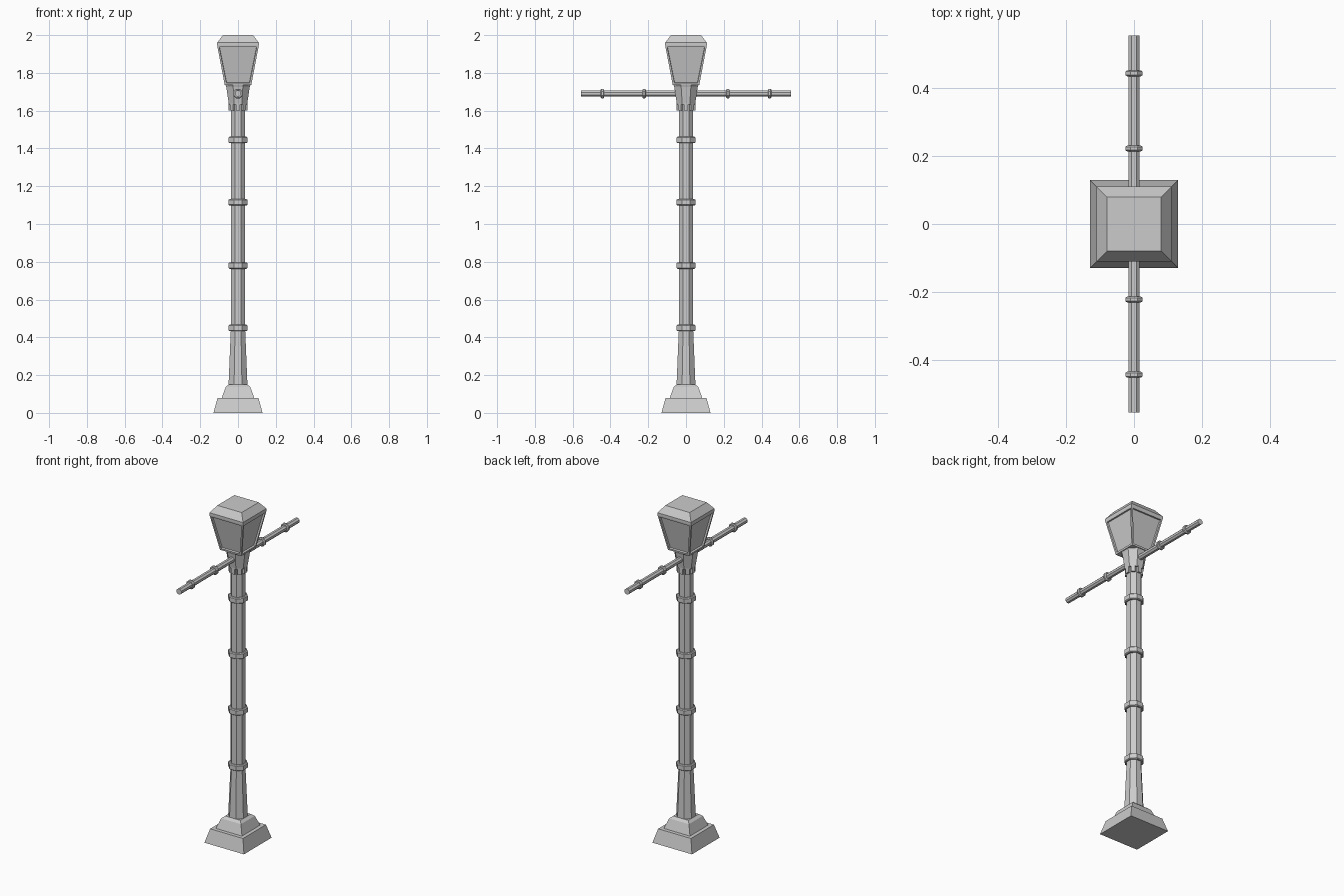
import bpy, bmesh, math
from mathutils import Matrix

if "Cube" in bpy.data.objects:
    bpy.data.objects.remove(bpy.data.objects["Cube"])


def finish(name, bm, matrix=None):
    if matrix:
        bmesh.ops.transform(bm, matrix=matrix, verts=bm.verts)
    bmesh.ops.recalc_face_normals(bm, faces=bm.faces)
    me = bpy.data.meshes.new(name)
    bm.to_mesh(me)
    bm.free()
    ob = bpy.data.objects.new(name, me)
    bpy.context.collection.objects.link(ob)
    return ob


def loft(profile, sides):
    """Stack regular polygons, given as (half width across flats, z)."""
    bm = bmesh.new()
    rings = []
    for half, z in profile:
        r = half / math.cos(math.pi / sides)
        rings.append([bm.verts.new((r * math.cos((i + .5) * math.tau / sides),
                                    r * math.sin((i + .5) * math.tau / sides), z))
                      for i in range(sides)])
    for a, b in zip(rings, rings[1:]):
        for i in range(sides):
            j = (i + 1) % sides
            bm.faces.new((a[i], a[j], b[j], b[i]))
    bm.faces.new(rings[0][::-1])
    bm.faces.new(rings[-1])
    bmesh.ops.recalc_face_normals(bm, faces=bm.faces)
    return bm


def collar(half, z, h):
    return loft([(half - .005, z - h), (half, z - h + .004),
                 (half, z + h - .004), (half - .005, z + h)], 8)


# Stepped square foot
finish("base", loft([(.13, 0), (.108, .08), (.086, .08), (.065, .137), (.05, .15)], 4))

# Octagonal post with flared bottom
finish("post", loft([(.05, .15), (.038, .44), (.038, 1.66)], 8))
for k, z in enumerate((.45, .78, 1.115, 1.445)):
    finish(f"post_collar_{k + 1}", collar(.05, z, .017))

# Capital with hanging tabs around its lower rim
finish("capital", loft([(.048, 1.632), (.062, 1.725), (.066, 1.737)], 8))
for k in range(8):
    bm = bmesh.new()
    bmesh.ops.create_cube(bm, size=1)
    m = (Matrix.Rotation(k * math.tau / 8, 4, 'Z') @ Matrix.Translation((.042, 0, 1.62))
         @ Matrix.Diagonal((.014, .022, .04, 1)))
    finish(f"capital_tab_{k + 1}", bm, m)

# Lantern head with four recessed panes
bm = loft([(.07, 1.735), (.11, 1.945), (.11, 1.96), (.08, 2.0)], 4)
panes = [f for f in bm.faces if 1.8 < f.calc_center_median().z < 1.9]
bmesh.ops.inset_individual(bm, faces=panes, thickness=.014, depth=0)
bmesh.ops.inset_individual(bm, faces=panes, thickness=.002, depth=-.01)
finish("lantern", bm)

# Crossbar along y with collars
lay = Matrix.Translation((0, 0, 1.69)) @ Matrix.Rotation(math.pi / 2, 4, 'X')
finish("crossbar", loft([(.016, -.555), (.016, .555)], 8), lay)
for k, y in enumerate((-.443, -.222, .222, .443)):
    finish(f"crossbar_collar_{k + 1}", collar(.025, y, .009), lay)
